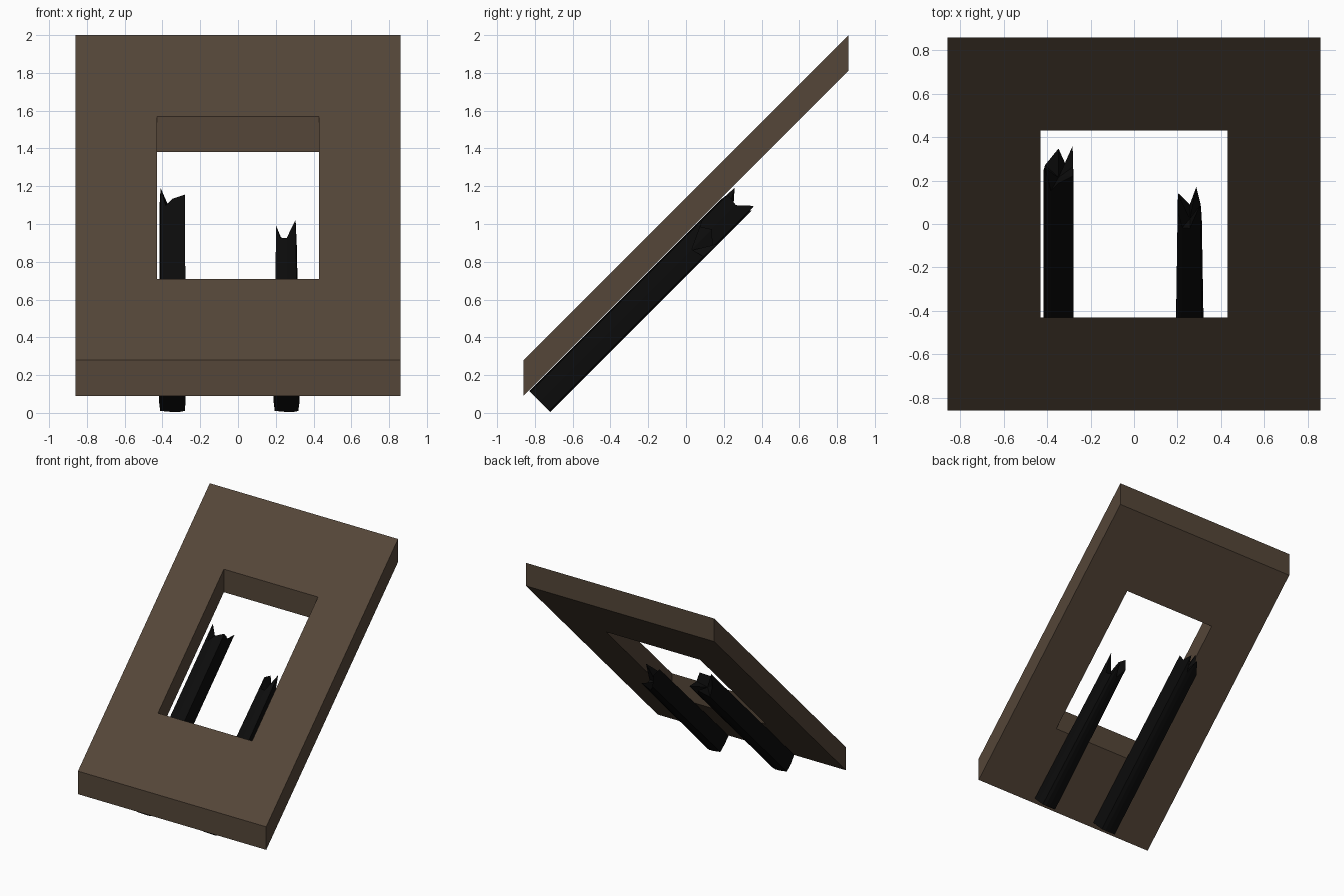
import bpy, bmesh

if "Cube" in bpy.data.objects:
    bpy.data.objects.remove(bpy.data.objects["Cube"])

def material(name, rgb):
    m = bpy.data.materials.new(name)
    m.diffuse_color = (*rgb, 1)
    m.use_nodes = True
    m.node_tree.nodes["Principled BSDF"].inputs["Base Color"].default_value = m.diffuse_color
    return m

BROWN = material("dark brown", (0.09, 0.061, 0.04))
BLACK = material("charred black", (0.0035, 0.0035, 0.0035))

def finish(bm, name, mat):
    bmesh.ops.recalc_face_normals(bm, faces=bm.faces)
    me = bpy.data.meshes.new(name)
    bm.to_mesh(me)
    bm.free()
    me.materials.append(mat)
    ob = bpy.data.objects.new(name, me)
    bpy.context.collection.objects.link(ob)
    return ob

# Slanted panel with a square opening; all edge walls stay vertical
bm = bmesh.new()
CORNERS = [(-1, -1), (1, -1), (1, 1), (-1, 1)]
def ring(half, lift):
    return [bm.verts.new((x * half, y * half, y * half + lift)) for x, y in CORNERS]
rings = [ring(0.86, 1.14), ring(0.43, 1.14), ring(0.43, 0.95), ring(0.86, 0.95)]
for r in range(4):
    a, b = rings[r], rings[(r + 1) % 4]
    for i in range(4):
        j = (i + 1) % 4
        bm.faces.new((a[i], a[j], b[j], b[i]))
finish(bm, "sloped_panel", BROWN)

# Broken charred beams under the panel, running up the 45 degree slope
S = 0.5 ** 0.5
def beam(name, cx, base_scale, tips, core):
    """tips: (sideways, out of slope, length) of each jagged point."""
    bm = bmesh.new()
    def point(x, h, t):
        return bm.verts.new((cx + x, -0.775 + S * (t - h), 0.06 + S * (t + h)))
    low = [point(x * base_scale, h, 0) for x, h, t in tips]
    top = [point(x, h, t) for x, h, t in tips]
    mid = point(0, 0, core)
    bm.faces.new(low)
    n = len(tips)
    for i in range(n):
        j = (i + 1) % n
        bm.faces.new((low[i], low[j], top[j], top[i]))
        bm.faces.new((top[i], top[j], mid))
    finish(bm, name, BLACK)

beam("long_broken_beam", -0.348, 1.03, [
    (.068, .07, 1.48), (0, .078, 1.44), (-.035, .078, 1.39), (-.062, .07, 1.53),
    (-.068, 0, 1.45), (-.062, -.07, 1.41), (0, -.078, 1.51), (.035, -.078, 1.40),
    (.065, -.07, 1.535), (.068, 0, 1.47)], 1.40)
beam("short_broken_beam", 0.257, 1.25, [
    (.048, .07, 1.29), (0, .078, 1.145), (-.035, .078, 1.15), (-.055, .07, 1.245),
    (-.055, 0, 1.29), (-.05, -.07, 1.225), (0, -.078, 1.145), (.03, -.078, 1.26),
    (.05, -.07, 1.155), (.055, 0, 1.14)], 1.13)
